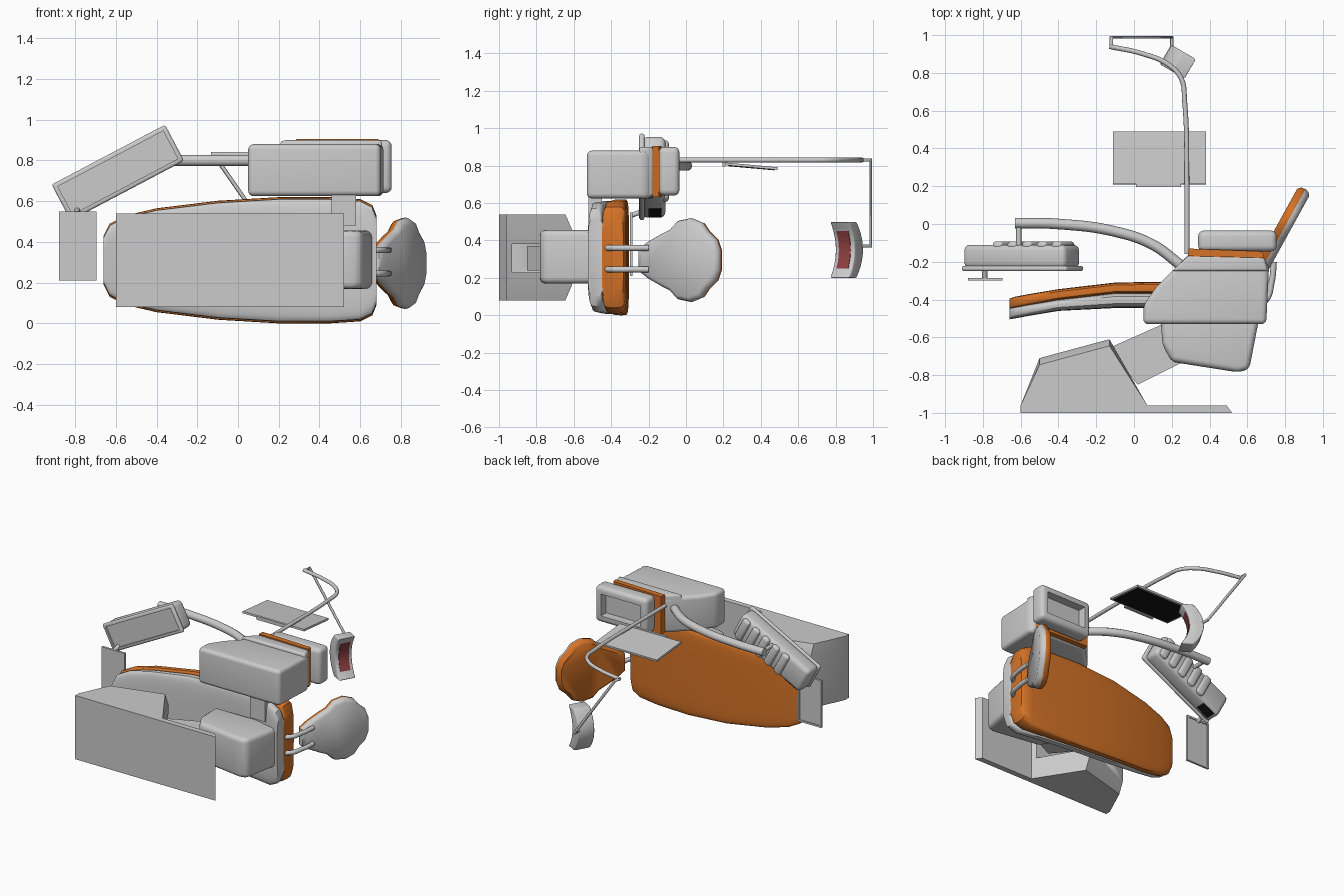
import bpy, bmesh, math
from mathutils import Vector, Matrix

cube = bpy.data.objects.get("Cube")
if cube:
    bpy.data.objects.remove(cube, do_unlink=True)


def material(name, r, g, b):
    m = bpy.data.materials.new(name)
    m.use_nodes = True
    m.diffuse_color = (r, g, b, 1)
    m.node_tree.nodes["Principled BSDF"].inputs["Base Color"].default_value = (r, g, b, 1)
    return m


GREY = material("light_grey", 0.6, 0.6, 0.6)
ORANGE = material("orange", 0.66, 0.17, 0.02)
BLACK = material("black", 0.008, 0.008, 0.008)
RED = material("dark_red", 0.27, 0.05, 0.05)


def finish(name, bm, mats, bevel=0, segments=3, recess=None, matrix=None):
    """Round the sharp edges, sink one face if asked, then make the object."""
    bmesh.ops.recalc_face_normals(bm, faces=bm.faces)
    if bevel:
        edges = [e for e in bm.edges if e.calc_face_angle(0) > 0.4]
        bmesh.ops.bevel(bm, geom=edges, offset=bevel, segments=segments,
                        profile=0.5, affect='EDGES', clamp_overlap=True)
    if recess:
        direction, border, depth = recess
        d = Vector(direction)
        face = max((f for f in bm.faces if f.normal.dot(d) > 0.95), key=lambda f: f.calc_area())
        bmesh.ops.inset_region(bm, faces=[face], thickness=border)
        cap = bmesh.ops.extrude_discrete_faces(bm, faces=[face])["faces"][0]
        bmesh.ops.translate(bm, verts=cap.verts, vec=-d * depth)
    if matrix:
        bm.transform(matrix)
    mesh = bpy.data.meshes.new(name)
    bm.to_mesh(mesh)
    bm.free()
    ob = bpy.data.objects.new(name, mesh)
    bpy.context.collection.objects.link(ob)
    for m in mats:
        mesh.materials.append(m)
    bpy.ops.object.select_all(action='DESELECT')
    ob.select_set(True)
    bpy.context.view_layer.objects.active = ob
    bpy.ops.object.shade_smooth_by_angle(angle=math.radians(40))
    return ob


def loft(name, rings, mat=GREY, **kw):
    """Skin equal rings of points and cap both ends."""
    bm = bmesh.new()
    loops = [[bm.verts.new(p) for p in ring] for ring in rings]
    n = len(loops[0])
    for a, b in zip(loops, loops[1:]):
        for i in range(n):
            bm.faces.new((a[i], a[(i + 1) % n], b[(i + 1) % n], b[i]))
    bm.faces.new(loops[0])
    bm.faces.new(loops[-1])
    return finish(name, bm, [mat], **kw)


def prism(name, pts, z0, z1, mat=GREY, **kw):
    return loft(name, [[(x, y, z) for x, y in pts] for z in (z0, z1)], mat, **kw)


def box(name, lo, hi, mat=GREY, **kw):
    bm = bmesh.new()
    bmesh.ops.create_cube(bm, size=1)
    lo, hi = Vector(lo), Vector(hi)
    for v in bm.verts:
        v.co = Vector(v.co[i] * (hi[i] - lo[i]) + (lo[i] + hi[i]) / 2 for i in range(3))
    return finish(name, bm, [mat], **kw)


def tube(name, pts, radius, smooth=True):
    """Round rod through the points, turned into a mesh."""
    cu = bpy.data.curves.new(name, 'CURVE')
    cu.dimensions = '3D'
    cu.bevel_depth = radius
    cu.bevel_resolution = 3
    cu.use_fill_caps = True
    sp = cu.splines.new('BEZIER' if smooth else 'POLY')
    if smooth:
        sp.bezier_points.add(len(pts) - 1)
        for bp, p in zip(sp.bezier_points, pts):
            bp.co = p
            bp.handle_left_type = bp.handle_right_type = 'AUTO'
    else:
        sp.points.add(len(pts) - 1)
        for q, p in zip(sp.points, pts):
            q.co = (*p, 1)
    tmp = bpy.data.objects.new(name + "_path", cu)
    bpy.context.collection.objects.link(tmp)
    bpy.context.view_layer.update()
    bm = bmesh.new()
    bm.from_mesh(tmp.evaluated_get(bpy.context.evaluated_depsgraph_get()).to_mesh())
    bpy.data.objects.remove(tmp, do_unlink=True)
    return finish(name, bm, [GREY])


# Floor base: sloped housing with chamfered top and a slot for the lift arm
def housing(drop):
    return [(-0.6, -1), (-0.6, -0.96), (-0.5, -0.71 - drop), (-0.13, -0.61 - drop),
            (0.07, -0.96), (0.49, -0.96), (0.52, -1)]


layers = [(0.08, 0.035), (0.16, 0), (0.46, 0), (0.54, 0.035)]
base = loft("floor_base", [[(x, y, z) for x, y in housing(d)] for z, d in layers])
cutter = box("arm_slot_cutter", (-0.22, -0.93, 0.23), (0.2, -0.5, 0.38))
cutter.hide_render = True
cutter.hide_set(True)
cutter.display_type = 'WIRE'
cut = base.modifiers.new("arm_slot", 'BOOLEAN')
cut.operation = 'DIFFERENCE'
cut.object = cutter
prism("lift_arm", [(-0.14, -0.66), (0.02, -0.85), (0.4, -0.66), (0.4, -0.42)], 0.24, 0.37)
prism("seat_underbody", [(0.14, -0.46), (0.15, -0.64), (0.2, -0.73), (0.55, -0.785),
                         (0.61, -0.77), (0.67, -0.46)], 0.17, 0.455, bevel=0.04, segments=4)

# Reclined seat: station is x, cushion top, cushion bottom, half width
SEAT = [(-0.66, -0.395, -0.45, 0.12), (-0.63, -0.385, -0.445, 0.18), (-0.55, -0.37, -0.43, 0.22),
        (-0.4, -0.345, -0.405, 0.255), (-0.1, -0.31, -0.37, 0.292), (0.2, -0.305, -0.37, 0.31),
        (0.45, -0.31, -0.4, 0.31), (0.6, -0.315, -0.44, 0.3), (0.66, -0.32, -0.45, 0.27),
        (0.68, -0.335, -0.45, 0.22)]


def pad_ring(x, top, bottom, half, corner=0.35, n=32):
    ring = []
    for i in range(n):
        a = math.tau * i / n
        c, s = math.cos(a), math.sin(a)
        ring.append((x, (top + bottom) / 2 + (top - bottom) / 2 * math.copysign(abs(s) ** corner, s),
                     0.31 + half * math.copysign(abs(c) ** corner, c)))
    return ring


loft("seat_cushion", [pad_ring(*s) for s in SEAT], ORANGE)
loft("seat_shell", [pad_ring(x, b + 0.01, b - 0.055 - 0.02 * (x > -0.3), h - 0.008, 0.5)
                    for x, t, b, h in SEAT])

# Headrest: scalloped pad, orange on the face towards the patient
half = [(-0.25, 0.06), (-0.2, 0.1), (-0.13, 0.14), (-0.08, 0.165), (-0.04, 0.21), (0.03, 0.225),
        (0.09, 0.2), (0.12, 0.155), (0.165, 0.11), (0.185, 0.05)]
outline = half + [(y, -w) for y, w in reversed(half)]


def rest_ring(shift, grow):
    return [(0.79 + 0.55 * (y * grow + 0.03) + shift * 0.87, y * grow - shift * 0.48, 0.295 + w * grow)
            for y, w in outline]


rest = loft("headrest", [rest_ring(-0.04, 0.9), rest_ring(-0.025, 0.98), rest_ring(0, 1),
                         rest_ring(0.022, 0.97), rest_ring(0.035, 0.88)])
rest.data.materials.append(ORANGE)
for f in rest.data.polygons:
    off = (f.center.x - 0.79 - 0.55 * (f.center.y + 0.03)) * 0.87
    if off < -0.002:
        f.material_index = 1
for i, z in enumerate((0.245, 0.36)):
    tube(f"headrest_rod_{i + 1}", [(0.6, -0.43, z), (0.69, -0.41, z), (0.73, -0.3, z), (0.74, -0.2, z)], 0.016)

# Side unit with orange trim and basin
prism("side_unit", [(0.05, -0.53), (0.05, -0.43), (0.12, -0.33), (0.29, -0.16), (0.68, -0.18),
                    (0.715, -0.22), (0.7, -0.53)], 0.625, 0.88, bevel=0.05, segments=5)
prism("side_unit_shoulder", [(0.2, -0.25), (0.29, -0.165), (0.69, -0.175), (0.71, -0.25)],
      0.635, 0.9, bevel=0.015)
prism("side_unit_trim", [(0.285, -0.17), (0.29, -0.13), (0.68, -0.145), (0.69, -0.18)], 0.632, 0.905, ORANGE)
box("basin", (0.34, -0.145, 0.64), (0.755, -0.035, 0.9), bevel=0.03, segments=4,
    recess=((0, 1, 0), 0.03, 0.06))
box("side_unit_bracket", (0.46, -0.52, 0.48), (0.58, -0.45, 0.65))

# Instrument tray on its swinging arm
tube("tray_arm", [(-0.63, 0.005, 0.8), (-0.4, 0, 0.8), (-0.1, -0.04, 0.8), (0.1, -0.11, 0.8),
                  (0.25, -0.22, 0.8)], 0.028)
tube("tray_post", [(-0.61, 0.01, 0.8), (-0.61, -0.12, 0.8)], 0.014, False)
tilt = Matrix.Translation((-0.59, 0, 0.74)) @ Matrix.Rotation(math.radians(-27.8), 4, 'Y')
box("tray_rim", (-0.315, -0.25, -0.1), (0.315, -0.222, 0.1), bevel=0.012,
    recess=((0, -1, 0), 0.015, 0.012), matrix=tilt)
box("tray_body", (-0.31, -0.235, -0.095), (0.3, -0.11, 0.095), bevel=0.03, matrix=tilt)
for i in range(5):
    u = -0.14 + i * 0.088
    box(f"tray_ridge_{i + 1}", (u, -0.14, -0.085), (u + 0.06, -0.092, 0.085), bevel=0.018, matrix=tilt)
box("tray_screen", (-0.28, -0.2, -0.099), (-0.18, -0.13, -0.094), BLACK, matrix=tilt)
box("side_panel", (-0.88, -0.3, 0.21), (-0.695, -0.285, 0.55), recess=((0, 1, 0), 0.018, 0.006))
tube("side_panel_stem", [(-0.79, -0.29, 0.535), (-0.79, -0.22, 0.56)], 0.014, False)

# Lamp pole, hanging rod and monitor
tube("lamp_pole", [(0.28, -0.16, 0.83), (0.28, 0.2, 0.83), (0.268, 0.65, 0.83), (0.25, 0.77, 0.83),
                   (0.18, 0.845, 0.83), (0.05, 0.9, 0.83), (-0.13, 0.94, 0.83)], 0.013)
tube("lamp_rod", [(-0.12, 0.93, 0.83), (-0.12, 0.988, 0.83), (0.2, 0.988, 0.37), (0.2, 0.87, 0.37)], 0.01, False)
lean = Matrix.Translation((0.135, 0.35, 0.797)) @ Matrix.Rotation(-0.09, 4, 'X')
box("monitor", (-0.245, -0.14, -0.007), (0.245, 0.14, 0.007), matrix=lean)
box("monitor_screen", (-0.23, -0.125, -0.011), (0.23, 0.125, -0.006), BLACK, matrix=lean)
box("monitor_mount", (0.01, 0.195, 0.795), (0.25, 0.212, 0.82))

# Lamp head: curved shell with a red strip in its hollow face
ahead, across = Vector((0.86, -0.5, 0)), Vector((0.5, 0.86, 0))


def lamp_part(name, reach, width, inner, outer, mat, **kw):
    zs = [reach * (i / 5 - 1) for i in range(11)]
    shape = [(inner(z), z) for z in zs] + [(outer(z), z) for z in reversed(zs)]
    return loft(name, [[Vector((0.30, 0.82, 0.35 + z)) + ahead * d + across * w for d, z in shape]
                       for w in (-width, width)], mat, **kw)


def hollow(z):
    return -0.06 * (1 - (z / 0.15) ** 2)


lamp_part("lamp_head", 0.15, 0.06, hollow, lambda z: -0.155 + 0.07 * (z / 0.15) ** 2, GREY, bevel=0.008)
lamp_part("lamp_strip", 0.1, 0.036, lambda z: hollow(z) + 0.004, lambda z: hollow(z) - 0.004, RED)
